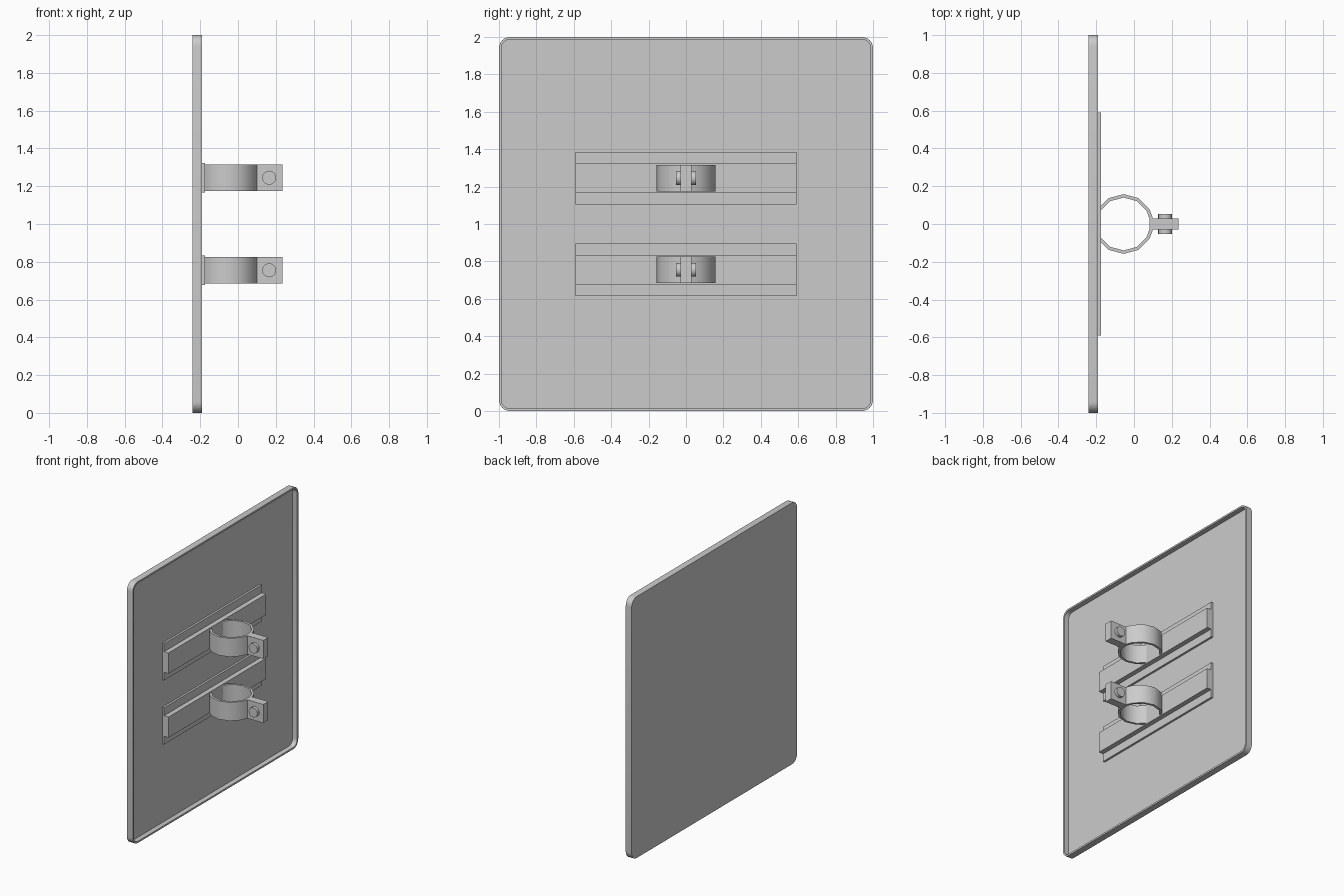
import bpy, bmesh
from math import cos, sin, pi, radians
from mathutils import Vector

old = bpy.data.objects.get("Cube")
if old:
    bpy.data.objects.remove(old, do_unlink=True)

grey = bpy.data.materials.new("plain grey")
grey.use_nodes = True
colour = (0.6, 0.6, 0.6, 1)
grey.diffuse_color = colour
grey.node_tree.nodes["Principled BSDF"].inputs["Base Color"].default_value = colour


def finish(bm, name, smooth=None):
    bmesh.ops.recalc_face_normals(bm, faces=bm.faces)
    mesh = bpy.data.meshes.new(name)
    bm.to_mesh(mesh)
    bm.free()
    mesh.materials.append(grey)
    obj = bpy.data.objects.new(name, mesh)
    bpy.context.collection.objects.link(obj)
    if smooth:
        bpy.ops.object.select_all(action='DESELECT')
        obj.select_set(True)
        bpy.context.view_layer.objects.active = obj
        bpy.ops.object.shade_smooth_by_angle(angle=radians(smooth))
    return obj


def extrude(bm, face, offset):
    """Push a face along an offset and return the moved cap."""
    new = bmesh.ops.extrude_face_region(bm, geom=[face])["geom"]
    bmesh.ops.translate(bm, vec=offset,
                        verts=[g for g in new if isinstance(g, bmesh.types.BMVert)])
    return next(g for g in new if isinstance(g, bmesh.types.BMFace))


def prism(name, points, offset, smooth=None):
    bm = bmesh.new()
    face = bm.faces.new([bm.verts.new(p) for p in points])
    extrude(bm, face, Vector(offset))
    return finish(bm, name, smooth)


def rounded_square(x, half, radius, steps=6):
    points = []
    for corner, (sy, sz) in enumerate([(1, 1), (-1, 1), (-1, -1), (1, -1)]):
        for i in range(steps + 1):
            a = (corner + i / steps) * pi / 2
            points.append((x, sy * (half - radius) + radius * cos(a),
                           1 + sz * (half - radius) + radius * sin(a)))
    return points


# Shallow square tray: back sheet with a thin raised rim
BACK, RIM, FLOOR = -0.24, -0.19, -0.228
bm = bmesh.new()
verts = [bm.verts.new(p) for p in rounded_square(BACK, 1, 0.06)]
cap = extrude(bm, bm.faces.new(verts), Vector((RIM - BACK, 0, 0)))
inner = [bm.verts.new(p) for p in rounded_square(RIM, 0.987, 0.047)]
outer = list(cap.verts)
outer = [min(outer, key=lambda v: (v.co - Vector((RIM, p.co.y, p.co.z))).length) for p in verts]
bm.faces.remove(cap)
count = len(inner)
for i in range(count):
    j = (i + 1) % count
    bm.faces.new((outer[i], outer[j], inner[j], inner[i]))
extrude(bm, bm.faces.new(inner), Vector((FLOOR - RIM, 0, 0)))
# Drop the leftover lid so that the tray is open at the front
lids = [f for f in bm.faces if len(f.verts) == count
        and abs(f.calc_center_median().x - RIM) < 0.001]
bmesh.ops.delete(bm, geom=lids, context='FACES_ONLY')
finish(bm, "sign_plate", 30)

# Rail cross-section and open clamp band, shared by both brackets
RAIL, FLANGE = -0.175, -0.212
half_rail = [(FLOOR, 0.14), (FLANGE, 0.14), (FLANGE, 0.079), (RAIL, 0.079)]
CENTRE, EAR = -0.055, 0.03
angles = [radians(a) for a in [11] + list(range(30, 331, 30)) + [349]]

for label, z in (("upper", 1.245), ("lower", 0.755)):
    # Mounting rail with a raised middle
    section = half_rail + [(x, -h) for x, h in reversed(half_rail)]
    prism(label + "_rail", [(x, -0.59, z + h) for x, h in section], (0, 1.18, 0))

    # Twelve-sided band around the post
    low = z - 0.071
    band = [(CENTRE + r * cos(a), r * sin(a), low)
            for r, order in ((0.158, angles), (0.14, angles[::-1])) for a in order]
    prism(label + "_clamp_band", band, (0, 0, 0.142), 40)

    # Clamp ear
    prism(label + "_clamp_ear",
          [(0.083, -EAR, low), (0.235, -EAR, low), (0.235, EAR, low), (0.083, EAR, low)],
          (0, 0, 0.142))

    # Bolt through the ear
    prism(label + "_bolt",
          [(0.165 + 0.037 * cos(i * pi / 8), -0.054, z + 0.037 * sin(i * pi / 8))
           for i in range(16)], (0, 0.108, 0), 40)
